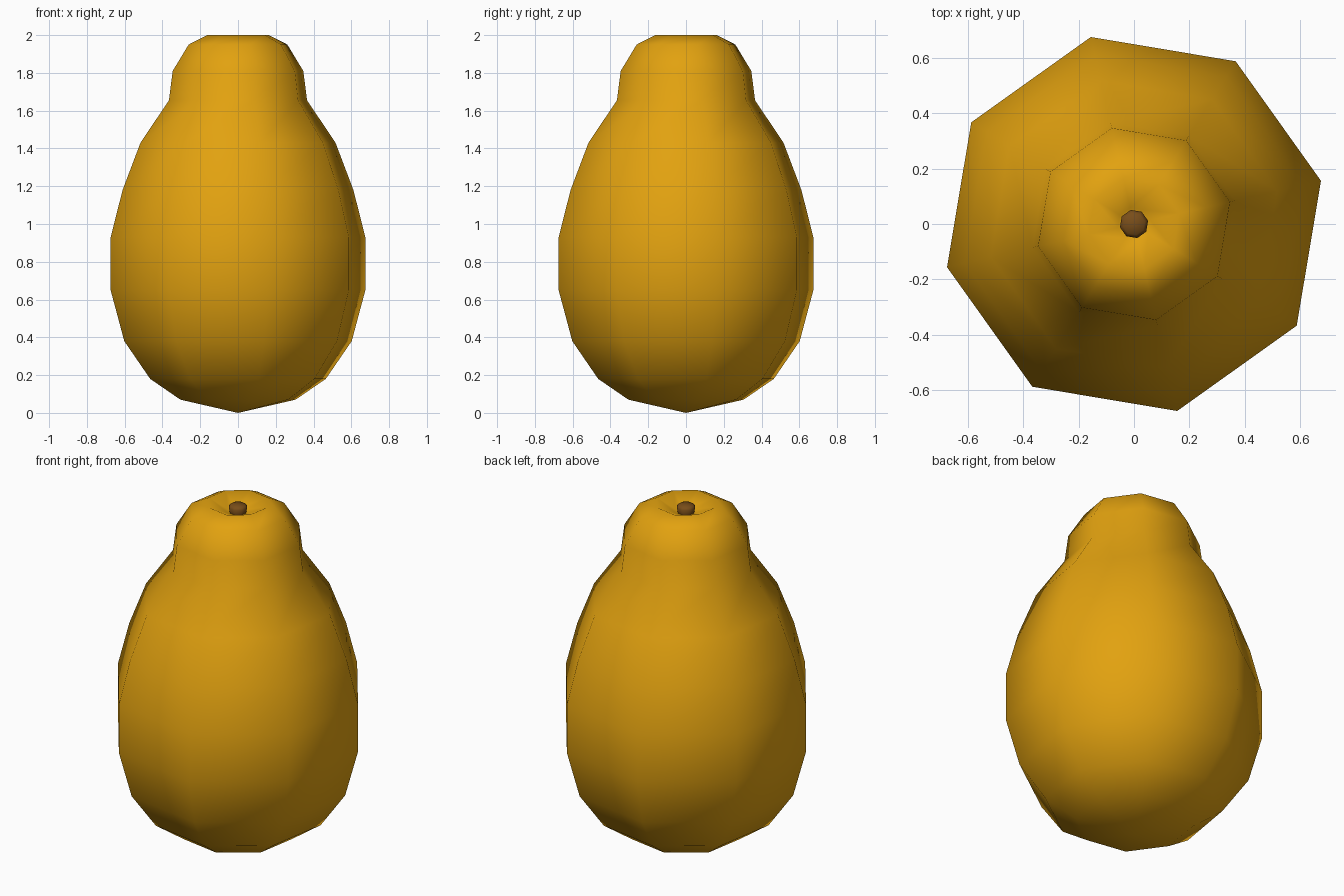
import bpy, bmesh, math

if "Cube" in bpy.data.objects:
    bpy.data.objects.remove(bpy.data.objects["Cube"])

SIDES = 8
TURN = math.radians(13)


def material(name, rgb):
    m = bpy.data.materials.new(name)
    m.diffuse_color = (*rgb, 1)
    m.use_nodes = True
    m.node_tree.nodes["Principled BSDF"].inputs["Base Color"].default_value = m.diffuse_color
    return m


def lathe(name, profile, mat):
    """Revolve (radius, z) points; zero radius makes a pole."""
    bm = bmesh.new()
    rings = []
    for r, z in profile:
        if r == 0:
            rings.append([bm.verts.new((0, 0, z))] * SIDES)
        else:
            rings.append([bm.verts.new((r * math.cos(TURN + i * math.tau / SIDES),
                                        r * math.sin(TURN + i * math.tau / SIDES), z))
                          for i in range(SIDES)])
    for a, b in zip(rings, rings[1:]):
        for i in range(SIDES):
            j = (i + 1) % SIDES
            corners = list(dict.fromkeys([a[i], a[j], b[j], b[i]]))
            bm.faces.new(corners).smooth = True
    bmesh.ops.recalc_face_normals(bm, faces=bm.faces)
    me = bpy.data.meshes.new(name)
    bm.to_mesh(me)
    bm.free()
    me.materials.append(mat)
    ob = bpy.data.objects.new(name, me)
    bpy.context.collection.objects.link(ob)
    return ob


# Fruit body with narrow neck and a dimple on top
lathe("fruit_body", [
    (0, 0.0), (0.313, 0.07), (0.477, 0.18), (0.618, 0.38), (0.692, 0.65),
    (0.692, 0.93), (0.627, 1.18), (0.53, 1.43), (0.375, 1.655), (0.355, 1.81),
    (0.268, 1.95), (0.168, 2.0), (0.06, 1.95), (0, 1.93)],
    material("golden skin", (0.76, 0.36, 0.005)))

# Short stem stub sitting in the dimple
lathe("stem", [(0, 1.9), (0.04, 1.91), (0.052, 1.975), (0.04, 1.988), (0, 1.992)],
      material("brown stem", (0.19, 0.075, 0.01)))
